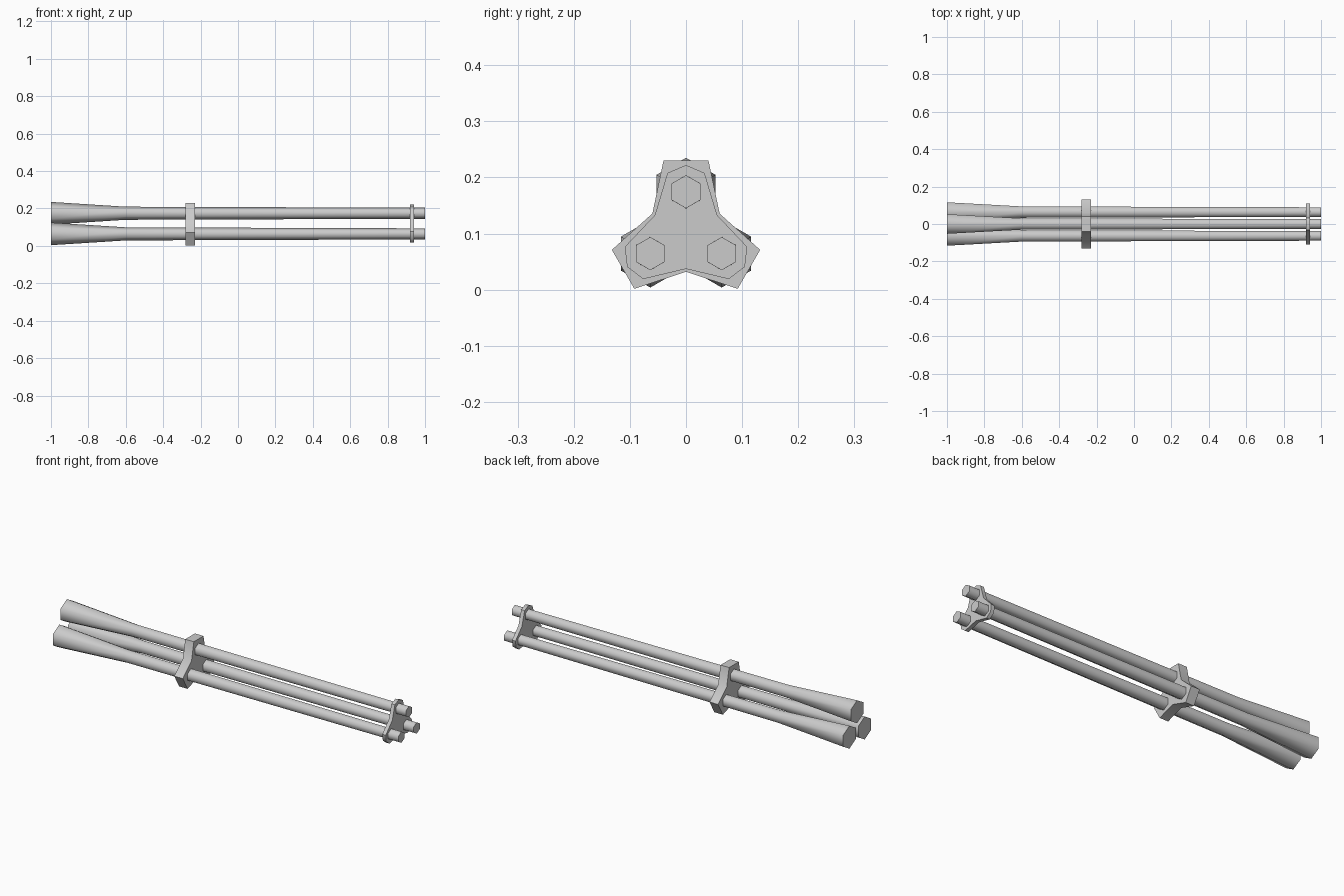
import bpy
import bmesh
from math import sin, cos, pi, radians

if "Cube" in bpy.data.objects:
    bpy.data.objects.remove(bpy.data.objects["Cube"])

CZ = 0.101       # height of the cluster axis
RING = 0.0735    # distance of each barrel from the axis


def loft(name, rings, angle):
    """Skin a list of (x, [(y, z), ...]) sections and cap both ends."""
    bm = bmesh.new()
    loops = [[bm.verts.new((x, y, z)) for y, z in pts] for x, pts in rings]
    n = len(loops[0])
    for a, b in zip(loops, loops[1:]):
        for i in range(n):
            j = (i + 1) % n
            bm.faces.new((a[i], a[j], b[j], b[i]))
    bm.faces.new(loops[0])
    bm.faces.new(loops[-1])
    bmesh.ops.recalc_face_normals(bm, faces=bm.faces)
    mesh = bpy.data.meshes.new(name)
    bm.to_mesh(mesh)
    bm.free()
    ob = bpy.data.objects.new(name, mesh)
    bpy.context.collection.objects.link(ob)
    bpy.ops.object.select_all(action='DESELECT')
    ob.select_set(True)
    bpy.context.view_layer.objects.active = ob
    bpy.ops.object.shade_smooth_by_angle(angle=radians(angle))
    return ob


def hexagon(cy, cz, r):
    return [(cy + r * sin(i * pi / 3), cz + r * cos(i * pi / 3)) for i in range(6)]


def three_lobes(lobe):
    """Repeat one lobe (listed clockwise) three times about the axis."""
    pts = []
    for k in range(3):
        c, s = cos(-k * 2 * pi / 3), sin(-k * 2 * pi / 3)
        pts += [(y * c - z * s, CZ + y * s + z * c) for y, z in lobe]
    return pts


# Three hexagonal barrels, flared at the rear
profile = [(-1, 0.0605), (-0.6, 0.035), (1, 0.0295)]
for k in range(3):
    a = k * 2 * pi / 3
    cy, cz = RING * sin(a), CZ + RING * cos(a)
    loft(f"barrel_{k + 1}", [(x, hexagon(cy, cz, r)) for x, r in profile], 75)

# Thick rear clamp with flat lobes
clamp = three_lobes([(-0.04, 0.1295), (0.04, 0.1295), (0.06, 0.0345)])
loft("rear_clamp", [(-0.28, clamp), (-0.23, clamp)], 50)

# Thin muzzle plate with rounded lobes
plate = three_lobes([(-0.033, 0.107), (0, 0.121), (0.033, 0.107), (0.0554, 0.032)])
loft("muzzle_plate", [(0.92, plate), (0.94, plate)], 50)
